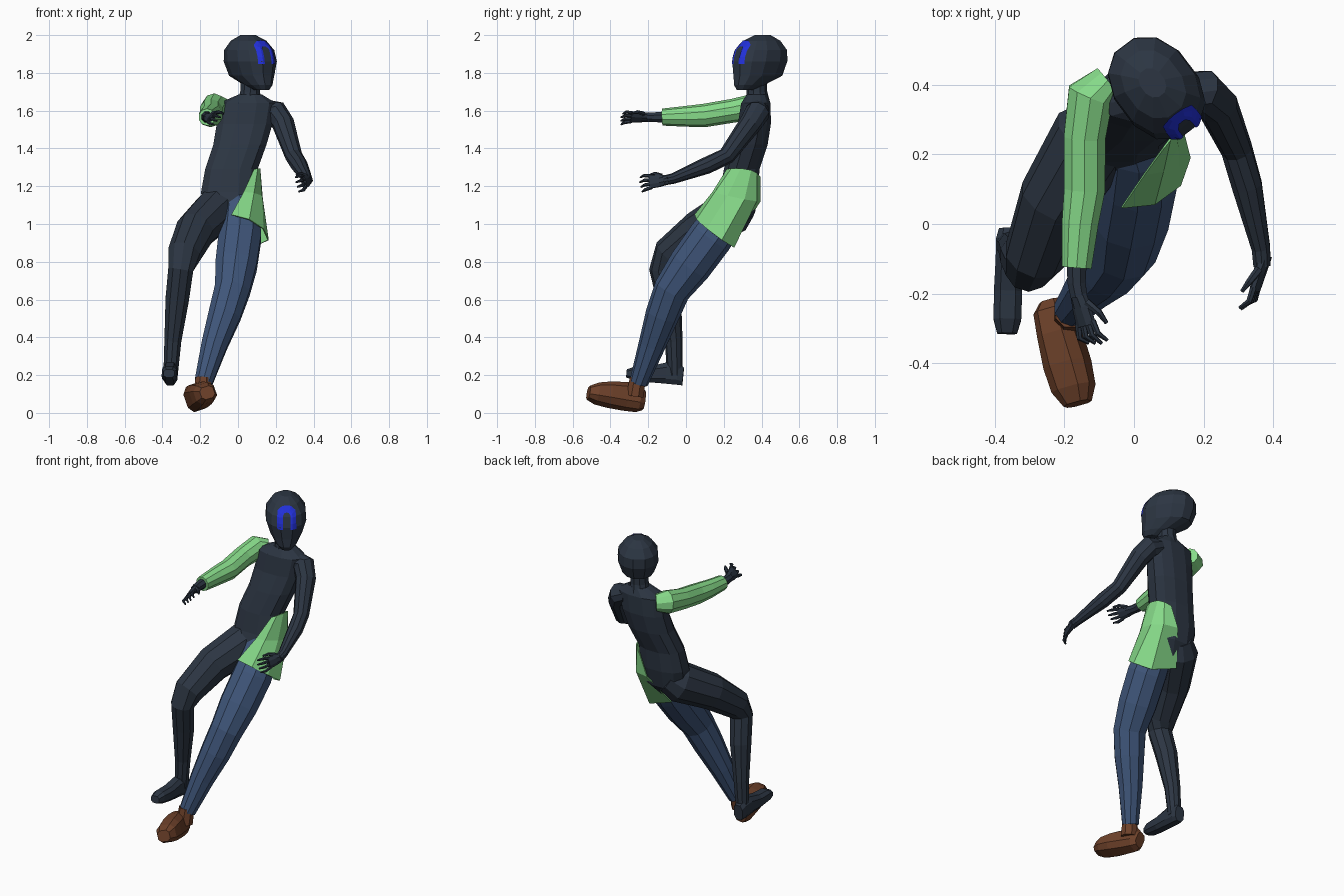
import bpy, bmesh, math
from mathutils import Vector as V
from mathutils.bvhtree import BVHTree

if "Cube" in bpy.data.objects:
    bpy.data.objects.remove(bpy.data.objects["Cube"])


def material(name, c):
    m = bpy.data.materials.new(name)
    m.diffuse_color = (*c, 1)
    m.use_nodes = True
    m.node_tree.nodes["Principled BSDF"].inputs["Base Color"].default_value = m.diffuse_color
    return m


DARK = material("charcoal", (.025, .036, .055))
JEANS = material("denim blue", (.05, .093, .195))
GREEN = material("light green", (.24, .70, .25))
BROWN = material("shoe brown", (.155, .053, .023))
MARK = material("bright blue", (.016, .03, .70))


def finish(bm, name, mat, normals=True):
    if normals:
        bmesh.ops.recalc_face_normals(bm, faces=bm.faces)
    me = bpy.data.meshes.new(name)
    bm.to_mesh(me)
    bm.free()
    me.materials.append(mat)
    ob = bpy.data.objects.new(name, me)
    bpy.context.collection.objects.link(ob)
    return ob


def loft(rings, n=10, power=1.0):
    """Closed skin through rings of (centre, u half-axis, v half-axis)."""
    bm = bmesh.new()
    sg = lambda t: math.copysign(abs(t) ** power, t)
    loops = []
    for c, u, v in rings:
        loops.append([bm.verts.new(c + u * sg(math.cos(a)) + v * sg(math.sin(a)))
                      for a in (2 * math.pi * (i + .5) / n for i in range(n))])
    for a, b in zip(loops, loops[1:]):
        for i in range(n):
            j = (i + 1) % n
            bm.faces.new((a[i], a[j], b[j], b[i]))
    bm.faces.new(loops[0])
    bm.faces.new(loops[-1])
    bmesh.ops.recalc_face_normals(bm, faces=bm.faces)
    return bm


def tube(name, mat, pts, n=10, ref=(1, 0, 0)):
    """Limb through points of (x, y, z, radius)."""
    ps = [V(p[:3]) for p in pts]
    rings = []
    for i, p in enumerate(ps):
        t = (ps[min(i + 1, len(ps) - 1)] - ps[max(i - 1, 0)]).normalized()
        u = (V(ref) - t * t.dot(V(ref))).normalized()
        rings.append((p, u * pts[i][3], t.cross(u) * pts[i][3]))
    return finish(loft(rings, n), name, mat)


# torso: stacked ovals leaning back and sideways (x, y, z, rx, ry)
torso = [(.065, .375, 1.685, .065, .055), (.05, .37, 1.64, .155, .08),
         (.035, .362, 1.53, .152, .09), (.01, .335, 1.42, .145, .10),
         (-.035, .295, 1.29, .143, .097), (-.045, .28, 1.17, .155, .105),
         (-.05, .25, 1.06, .14, .115), (-.06, .23, .98, .06, .07)]
finish(loft([(V(t[:3]), V((t[3], 0, 0)), V((0, t[4], 0))) for t in torso], 12, .85),
       "torso", DARK)
tube("neck", DARK, [(.06, .38, 1.64, .065), (.065, .375, 1.70, .055), (.068, .375, 1.78, .055)])

# head: turned toward its left
turn = math.radians(37)
F = V((math.sin(turn), -math.cos(turn), 0))
S = V((math.cos(turn), math.sin(turn), 0))
HC = V((.065, .39, 0))
head = [(1.71, .10, .045, .035), (1.735, .07, .088, .062), (1.785, .012, .145, .095),
        (1.86, 0, .16, .12), (1.92, -.01, .148, .116), (1.97, -.015, .105, .082),
        (2.0, -.02, .045, .035)]
hb = loft([(HC + F * s + V((0, 0, z)), F * l, S * w) for z, s, l, w in head], 12, .9)
tree = BVHTree.FromBMesh(hb)
finish(hb, "head", DARK)

# painted arch on the forehead, laid on the head surface
bm = bmesh.new()
outer = [(-.055, 1.845), (-.055, 1.88), (-.055, 1.915), (-.052, 1.945), (-.025, 1.968), (0, 1.97)]
inner = [(-.022, 1.845), (-.022, 1.88), (-.022, 1.915), (-.021, 1.925), (-.011, 1.937), (0, 1.938)]
mirror = lambda pts: pts + [(-x, z) for x, z in pts[-2::-1]]


def on_head(x, z):
    o = HC + S * x + V((0, 0, z))
    return bm.verts.new(tree.ray_cast(o + F, -F)[0] + F * .004 + V((0, 0, .003)))


steps = 3
cols = [[on_head(a[0] + (b[0] - a[0]) * k / steps, a[1] + (b[1] - a[1]) * k / steps)
         for k in range(steps + 1)] for a, b in zip(mirror(outer), mirror(inner))]
for a, b in zip(cols, cols[1:]):
    for k in range(steps):
        f = bm.faces.new((a[k], a[k + 1], b[k + 1], b[k]))
        f.normal_update()
        if f.normal.dot(F) < 0:
            f.normal_flip()
finish(bm, "forehead_arch", MARK, False)

# arms
tube("right_sleeve", GREEN, [(-.075, .41, 1.62, .05), (-.125, .37, 1.622, .07),
     (-.142, .25, 1.60, .063), (-.142, .10, 1.575, .062), (-.155, 0, 1.57, .055),
     (-.165, -.125, 1.566, .045)])
tube("right_wrist", DARK, [(-.165, -.10, 1.567, .032), (-.165, -.17, 1.565, .028),
     (-.158, -.21, 1.565, .026)], 8)
tube("left_arm", DARK, [(.14, .38, 1.60, .06), (.20, .378, 1.59, .066), (.24, .34, 1.53, .06),
     (.295, .215, 1.36, .046), (.325, .11, 1.31, .045), (.365, -.07, 1.24, .028),
     (.368, -.12, 1.23, .026)])


def hand(name, wrist, d, side, thumb):
    """Flat palm with four fingers and a thumb; side points to the index finger."""
    w, d, thumb = V(wrist), V(d).normalized(), V(thumb)
    side = (V(side) - d * d.dot(V(side))).normalized()
    nrm = d.cross(side)
    finish(loft([(w + d * s, side * a, nrm * b) for s, a, b in
                 ((-.02, .024, .022), (.03, .034, .018), (.085, .038, .014))], 8), name + "_palm", DARK)
    for i in range(4):
        k = (i - 1.5) * .02
        a = w + d * .075 + side * k
        b = a + d * .04 + side * k * .3
        c = b + d * (.025 - .005 * abs(i - 2)) + thumb * .025
        tube(f"{name}_finger_{i + 1}", DARK, [(*a, .010), (*b, .009), (*c, .005)], 6, nrm)
    a = w + d * .02 + side * .025
    b = a + d * .035 + side * .022 + thumb * .015
    tube(name + "_thumb", DARK, [(*a, .013), (*b, .010), (*(b + d * .03 + thumb * .015), .006)], 6, nrm)


hand("right_hand", (-.158, -.21, 1.565), (.25, -1, 0), (.6, 0, .6), (.9, 0, -.4))
hand("left_hand", (.37, -.11, 1.232), (-.28, -1, -.12), (-.2, 0, 1), (-.9, 0, -.3))

# legs
tube("right_leg", DARK, [(-.07, .30, 1.11, .09), (-.115, .25, 1.07, .122), (-.225, .07, .965, .108),
     (-.285, -.09, .84, .09), (-.303, -.125, .76, .07), (-.322, -.09, .60, .065),
     (-.345, -.065, .38, .047), (-.357, -.06, .20, .04)])
tube("left_trouser_leg", JEANS, [(.0, .27, 1.12, .09), (.015, .23, 1.07, .105), (.01, .13, .93, .118),
     (-.01, .02, .78, .115), (-.03, -.075, .65, .098), (-.07, -.125, .52, .09),
     (-.125, -.18, .36, .072), (-.183, -.25, .16, .05)])


def foot(name, mat, heel, toe, up, sections):
    """Sections along the foot: (distance, half width, low, high)."""
    o = V(heel)
    f = (V(toe) - o).normalized()
    up = (V(up) - f * f.dot(V(up))).normalized()
    s = f.cross(up)
    finish(loft([(o + f * d + up * (a + b) / 2, s * w, up * (b - a) / 2)
                 for d, w, a, b in sections], 8, .7), name, mat)


foot("left_shoe", BROWN, (-.208, -.24, .0), (-.145, -.52, .055), (-.3, 0, .95),
     [(-.01, .035, .02, .12), (.02, .055, .005, .15), (.09, .06, 0, .15), (.18, .066, 0, .135),
      (.25, .062, .005, .115), (.295, .04, .02, .09)])
tube("left_shoe_collar", BROWN, [(-.19, -.27, .09, .05), (-.183, -.255, .185, .045)], 8)
foot("right_foot", DARK, (-.358, -.02, .143), (-.365, -.32, .172), (0, 0, 1),
     [(0, .032, 0, .10), (.03, .04, 0, .12), (.09, .04, 0, .12), (.18, .043, .0, .09),
      (.26, .042, .005, .08), (.30, .03, .015, .06)])

# hip wrap: open skirt panel on the left hip, rows from waist to hem
rows = [[(.085, .215, 1.29), (.105, .24, 1.295), (.118, .29, 1.295), (.11, .345, 1.285),
         (.085, .375, 1.27), (.05, .395, 1.25)],
        [(.03, .14, 1.17), (.085, .15, 1.165), (.128, .22, 1.15), (.132, .31, 1.13),
         (.09, .375, 1.12), (.0, .395, 1.12)],
        [(-.035, .045, 1.05), (.06, .055, 1.025), (.135, .11, .975), (.163, .19, .915),
         (.08, .255, .875), (-.09, .275, .935)]]
bm = bmesh.new()
g = [[bm.verts.new(p) for p in r] for r in rows]
for a, b in zip(g, g[1:]):
    for i in range(5):
        bm.faces.new((a[i], b[i], b[i + 1], a[i + 1]))
wrap = finish(bm, "hip_wrap", GREEN, False)
m = wrap.modifiers.new("thickness", "SOLIDIFY")
m.thickness = .006
